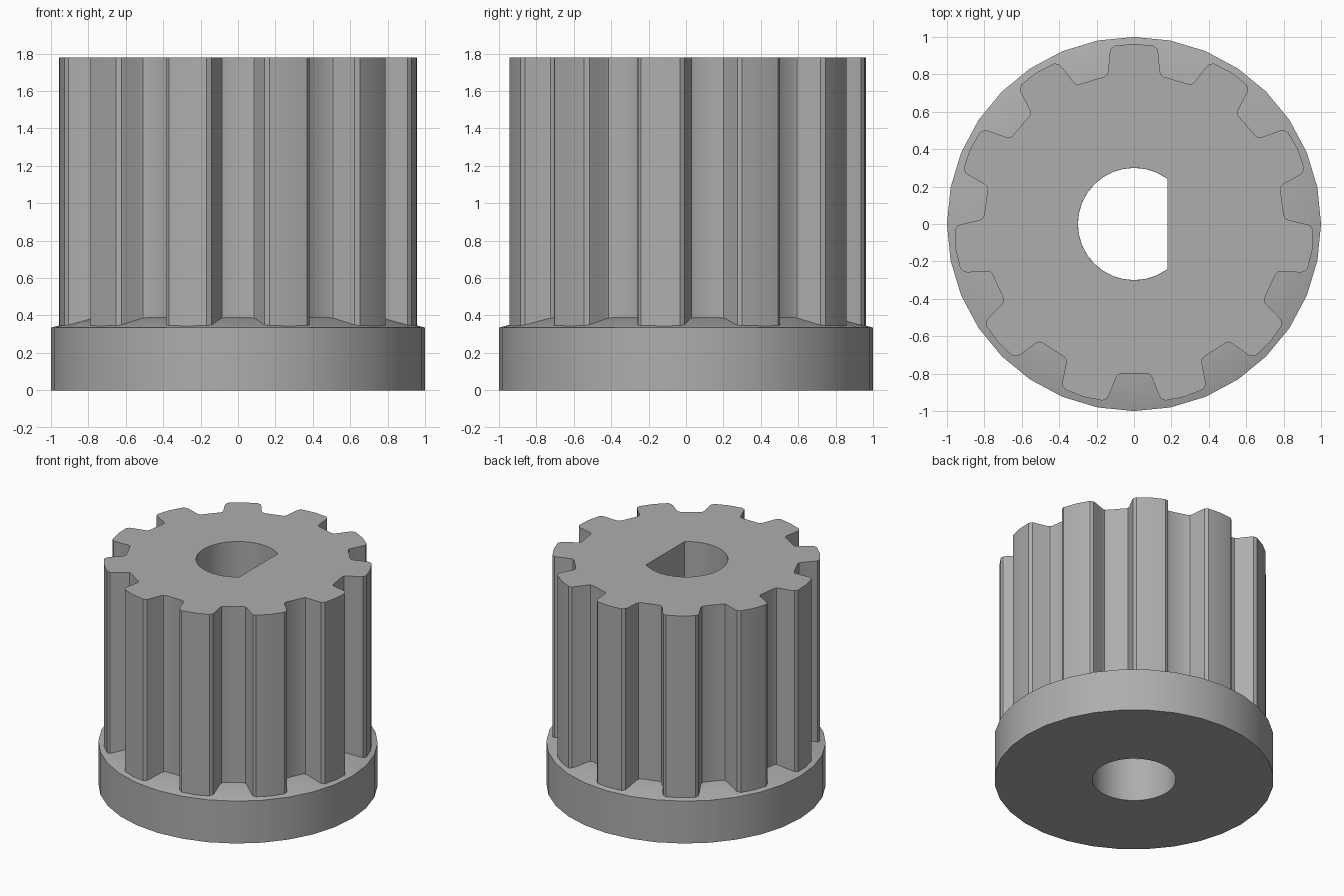
import bpy, bmesh
from math import sin, cos, pi, radians, acos

cube = bpy.data.objects.get("Cube")
if cube:
    bpy.data.objects.remove(cube, do_unlink=True)

GREY = (0.42, 0.42, 0.42, 1.0)
mat = bpy.data.materials.new("plain grey")
mat.use_nodes = True
mat.diffuse_color = GREY
mat.node_tree.nodes["Principled BSDF"].inputs["Base Color"].default_value = GREY

TEETH = 11
BORE = 0.30
FLAT_X = 0.18
BODY_BOTTOM, BODY_TOP = 0.34, 1.78


def finish(bm, name):
    """Turn a bmesh into a shaded object."""
    bmesh.ops.recalc_face_normals(bm, faces=bm.faces)
    mesh = bpy.data.meshes.new(name)
    bm.to_mesh(mesh)
    bm.free()
    mesh.materials.append(mat)
    obj = bpy.data.objects.new(name, mesh)
    bpy.context.collection.objects.link(obj)
    bpy.ops.object.select_all(action='DESELECT')
    obj.select_set(True)
    bpy.context.view_layer.objects.active = obj
    bpy.ops.object.shade_smooth_by_angle(angle=radians(30))
    return obj


def add_loop(bm, points, z):
    verts = [bm.verts.new((x, y, z)) for x, y in points]
    return [bm.edges.new((a, b)) for a, b in zip(verts, verts[1:] + verts[:1])]


# Half of one groove, as (sideways, radial) offsets from its centre line
half_groove = [(0.07, 0.80), (0.086, 0.806), (0.097, 0.822),
               (0.132, 0.912), (0.143, 0.932), (0.168, 0.944)]
groove = [(-t, r) for t, r in reversed(half_groove)] + half_groove

# Toothed outline: a groove, then the middle of the next tooth tip
outline = []
for i in range(TEETH):
    a = -pi / 2 + 2 * pi * i / TEETH
    for t, r in groove:
        outline.append((r * cos(a) - t * sin(a), r * sin(a) + t * cos(a)))
    mid = a + pi / TEETH
    outline.append((0.963 * cos(mid), 0.963 * sin(mid)))

# D-shaped bore outline
start = acos(FLAT_X / BORE)
steps = 32
bore = [(BORE * cos(start + (2 * pi - 2 * start) * k / steps),
         BORE * sin(start + (2 * pi - 2 * start) * k / steps)) for k in range(steps + 1)]

# Toothed body
bm = bmesh.new()
edges = add_loop(bm, outline, BODY_BOTTOM) + add_loop(bm, bore, BODY_BOTTOM)
bmesh.ops.triangle_fill(bm, edges=edges, use_beauty=True)
ext = bmesh.ops.extrude_face_region(bm, geom=bm.faces[:], use_keep_orig=True)
top = [g for g in ext["geom"] if isinstance(g, bmesh.types.BMVert)]
bmesh.ops.translate(bm, verts=top, vec=(0, 0, BODY_TOP - BODY_BOTTOM))
finish(bm, "toothed_body")

# Base flange with a round bore and a gently sloping top
profile = [(BORE, BODY_BOTTOM), (BORE, 0), (1, 0), (1, 0.335), (0.785, 0.394)]
SIDES = 32
bm = bmesh.new()
rings = [[bm.verts.new((r * cos(2 * pi * k / SIDES), r * sin(2 * pi * k / SIDES), z))
          for k in range(SIDES)] for r, z in profile]
for lower, upper in zip(rings, rings[1:] + rings[:1]):
    for k in range(SIDES):
        n = (k + 1) % SIDES
        bm.faces.new((lower[k], lower[n], upper[n], upper[k]))
finish(bm, "base_flange")
